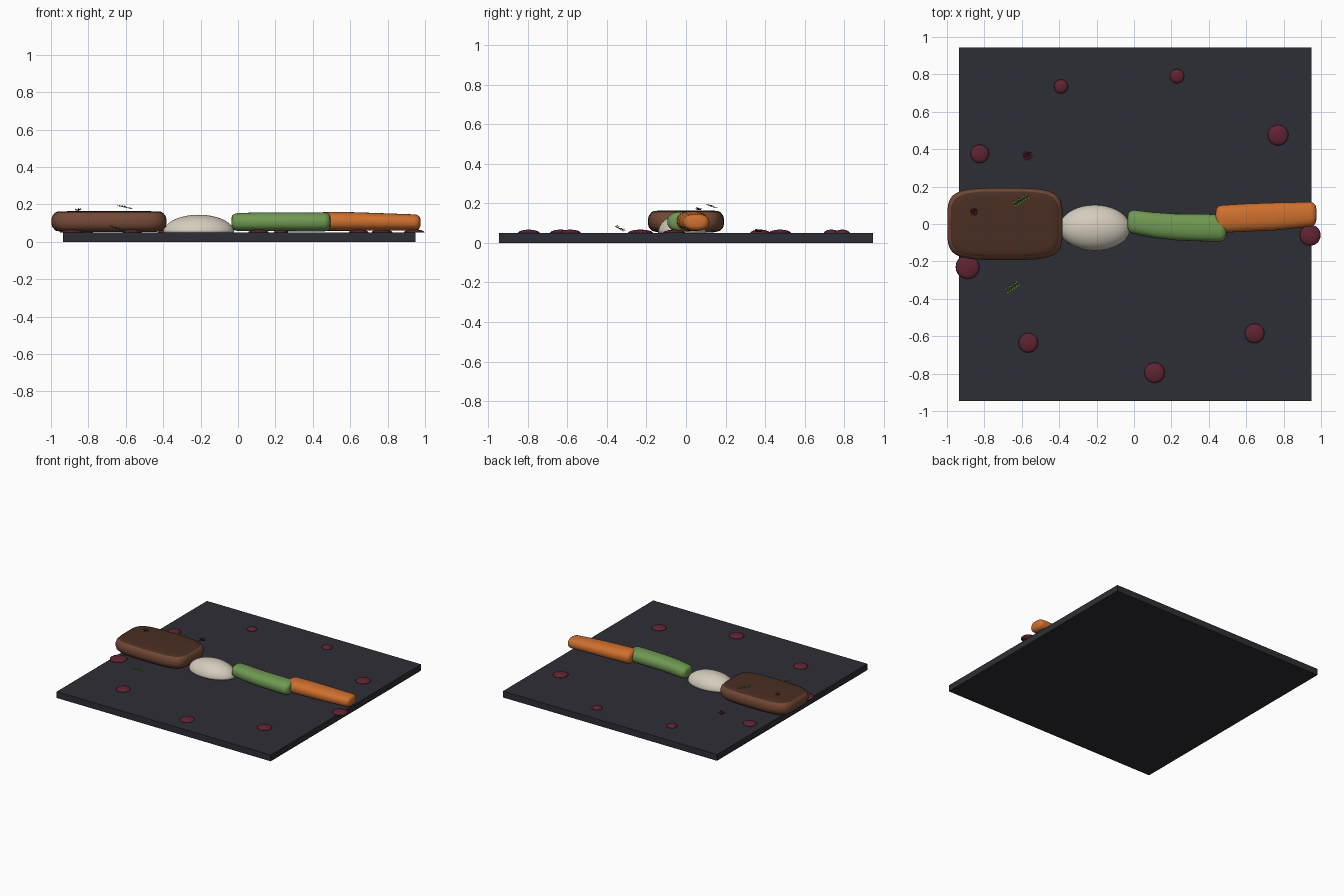
import bpy, bmesh, math, random
from mathutils import Vector

if "Cube" in bpy.data.objects:
    bpy.data.objects.remove(bpy.data.objects["Cube"])

random.seed(4)


def mat(name, r, g, b):
    m = bpy.data.materials.new(name)
    m.diffuse_color = (r, g, b, 1)
    m.use_nodes = True
    m.node_tree.nodes["Principled BSDF"].inputs["Base Color"].default_value = m.diffuse_color
    return m


SLATE = mat("slate", 0.027, 0.027, 0.037)
CRUST = mat("meat brown", 0.17, 0.066, 0.036)
SEAR = mat("seared brown", 0.068, 0.027, 0.016)
MASH = mat("cream", 0.66, 0.61, 0.51)
GREEN = mat("vegetable green", 0.16, 0.32, 0.085)
ORANGE = mat("carrot orange", 0.62, 0.16, 0.026)
SAUCE = mat("berry red", 0.115, 0.017, 0.030)
HERB = mat("herb green", 0.12, 0.25, 0.06)
DARK = mat("dark red leaf", 0.035, 0.005, 0.008)


def finish(name, bm, *mats, smooth=True):
    bmesh.ops.recalc_face_normals(bm, faces=bm.faces)
    me = bpy.data.meshes.new(name)
    bm.to_mesh(me)
    bm.free()
    ob = bpy.data.objects.new(name, me)
    bpy.context.collection.objects.link(ob)
    for m in mats:
        me.materials.append(m)
    if smooth:
        me.polygons.foreach_set("use_smooth", [True] * len(me.polygons))
    return ob


def loft(bm, rings):
    """Skin closed rings of points and cap both ends."""
    vs = [[bm.verts.new(p) for p in r] for r in rings]
    n = len(vs[0])
    for a, b in zip(vs, vs[1:]):
        for i in range(n):
            j = (i + 1) % n
            bm.faces.new((a[i], a[j], b[j], b[i]))
    bm.faces.new(vs[0])
    bm.faces.new(vs[-1])


def sgn_pow(v, e):
    return math.copysign(abs(v) ** e, v)


def angles(n):
    return [2 * math.pi * i / n for i in range(n)]


# Square serving slate
bm = bmesh.new()
bmesh.ops.create_cube(bm, size=1)
for v in bm.verts:
    v.co = (0.0075 + v.co.x * 1.885, v.co.y * 1.89, 0.025 + v.co.z * 0.05)
finish("serving_slate", bm, SLATE, smooth=False)

# Meat: rounded block with a seared top
bm = bmesh.new()
rings = []
for inset, z in [(0.06, 0.052), (0.022, 0.06), (0.004, 0.08), (0, 0.1), (0, 0.12),
                 (0.006, 0.14), (0.018, 0.154), (0.03, 0.161), (0.05, 0.163), (0.1, 0.164)]:
    ring = []
    for a in angles(64):
        c, s = sgn_pow(math.cos(a), 0.42), sgn_pow(math.sin(a), 0.42)
        ring.append((-0.69 + (0.308 - inset) * c, (0.193 - inset - 0.008 * c * c) * s, z))
    rings.append(ring)
loft(bm, rings)
bm.normal_update()
meat = finish("meat_portion", bm, CRUST, SEAR)
for p in meat.data.polygons:
    if p.center.z > 0.157:
        p.material_index = 1

# Mash: spoon-shaped mound
bm = bmesh.new()
bmesh.ops.create_uvsphere(bm, u_segments=40, v_segments=24, radius=1)
for v in bm.verts:
    x, y, z = v.co
    v.co = (-0.21 + 0.19 * x, -0.02 + 0.122 * y, 0.05 + max(0, z) * 0.095)
bmesh.ops.remove_doubles(bm, verts=bm.verts, dist=1e-5)
finish("mash_quenelle", bm, MASH)


# Vegetable batons: stations are x, y, z, half width, half height
def baton(name, stations, material):
    bm = bmesh.new()
    (x0, y0, z0, w0, h0), (x1, y1, z1, w1, h1) = stations[0], stations[-1]
    start, end = [], []
    for t in (0, 0.12, 0.3, 0.6):  # rounded ends
        k = 0.45 + 0.55 * math.sqrt(1 - (1 - t) ** 2)
        start.append((x0 - 0.035 * (1 - t), y0, z0, w0 * k, h0 * k))
        end.insert(0, (x1 + 0.035 * (1 - t), y1, z1, w1 * k, h1 * k))
    rings = [[(x, y + w * sgn_pow(math.cos(a), 0.85), z + h * sgn_pow(math.sin(a), 0.85))
              for a in angles(28)] for x, y, z, w, h in start + stations + end]
    loft(bm, rings)
    return finish(name, bm, material)


baton("green_baton", [(0.0, 0.011, 0.106, 0.064, 0.048), (0.1, -0.005, 0.107, 0.068, 0.05),
                      (0.22, -0.016, 0.107, 0.071, 0.05), (0.34, -0.019, 0.107, 0.073, 0.051),
                      (0.46, -0.022, 0.107, 0.073, 0.051)], GREEN)
baton("carrot_baton", [(0.47, 0.027, 0.110, 0.074, 0.051), (0.6, 0.034, 0.109, 0.075, 0.05),
                       (0.75, 0.040, 0.107, 0.074, 0.047), (0.94, 0.052, 0.104, 0.066, 0.043)], ORANGE)

# Sauce drops around the slate
DROPS = [(-0.39, 0.735, 0.038), (0.23, 0.79, 0.039), (0.77, 0.475, 0.056),
         (-0.825, 0.375, 0.05), (-0.89, -0.23, 0.064), (0.942, -0.06, 0.056),
         (-0.565, -0.635, 0.053), (0.11, -0.795, 0.055), (0.645, -0.585, 0.053)]
for i, (cx, cy, r) in enumerate(DROPS):
    bm = bmesh.new()
    loft(bm, [[(cx + r * math.cos(t) * math.cos(a), cy + r * math.cos(t) * math.sin(a),
                0.049 + 0.018 * math.sin(t)) for a in angles(20)]
              for t in (0, 0.3, 0.6, 0.9, 1.2, 1.45)])
    finish(f"sauce_drop_{i + 1}", bm, SAUCE)


def leaf(bm, base, direction, length, width):
    d = direction.normalized()
    side = d.cross(Vector((0, 0, 1))).normalized() * width
    mid = base + d * length * 0.5
    bm.faces.new([bm.verts.new(p) for p in (base, mid + side, base + d * length, mid - side)])


# Herb sprigs: thin stem with paired leaves
def sprig(name, a, b):
    a, b = Vector(a), Vector(b)
    axis = (b - a).normalized()
    side = axis.cross(Vector((0, 0, 1))).normalized()
    up = side.cross(axis)
    bm = bmesh.new()
    loft(bm, [[p + (side * math.cos(t) + up * math.sin(t)) * 0.002 for t in angles(5)] for p in (a, b)])
    for i in range(6):
        for s in (-1, 1):
            leaf(bm, a.lerp(b, i / 5.5), axis * 0.7 + side * s + up * random.uniform(-0.1, 0.3), 0.026, 0.006)
    finish(name, bm, HERB, smooth=False)


sprig("herb_sprig_on_meat", (-0.565, 0.150, 0.177), (-0.638, 0.105, 0.193))
sprig("herb_sprig_on_slate", (-0.615, -0.315, 0.060), (-0.680, -0.358, 0.083))

# Small dark red leaf clusters
for name, c, r in [("red_leaf_on_meat", (-0.855, 0.065, 0.166), 0.026),
                   ("red_leaf_on_slate", (-0.57, 0.365, 0.054), 0.032)]:
    bm = bmesh.new()
    for k, a in enumerate(angles(9)):
        leaf(bm, Vector(c), Vector((math.cos(a), math.sin(a), 0.15 + 0.25 * (k % 3))), r, r * 0.28)
    finish(name, bm, DARK, smooth=False)
